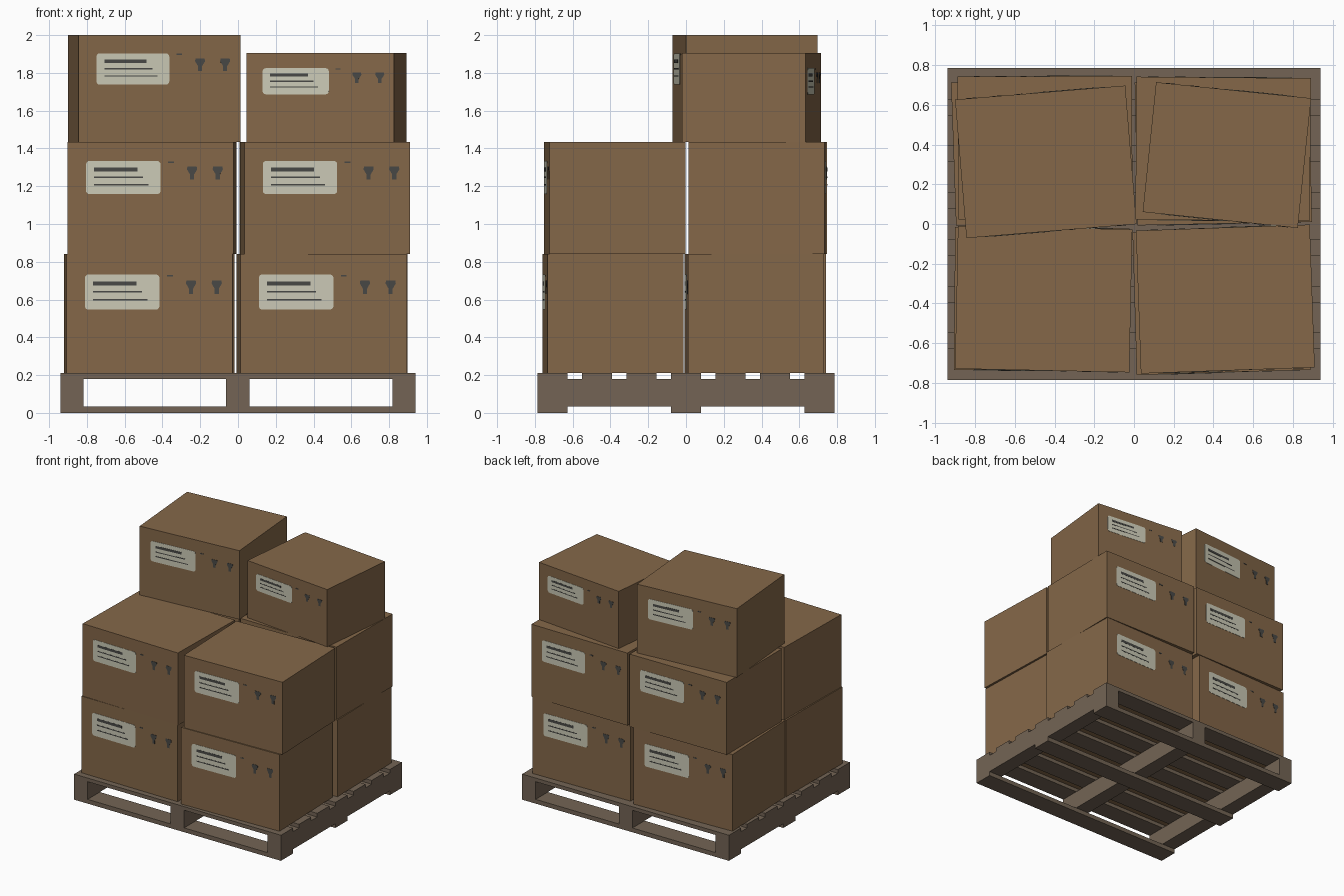
import bpy, bmesh, math
from mathutils import Matrix

if "Cube" in bpy.data.objects:
    bpy.data.objects.remove(bpy.data.objects["Cube"])


def material(name, rgb):
    m = bpy.data.materials.new(name)
    m.diffuse_color = (*rgb, 1)
    m.use_nodes = True
    m.node_tree.nodes["Principled BSDF"].inputs["Base Color"].default_value = m.diffuse_color
    return m


CARD = material("cardboard brown", (0.232, 0.137, 0.066))
WOOD = material("weathered wood", (0.172, 0.127, 0.089))
PAPER = material("label cream", (0.60, 0.59, 0.47))
INK = material("dark ink", (0.065, 0.065, 0.06))


def make_object(name, bm, mat, matrix=Matrix()):
    bmesh.ops.recalc_face_normals(bm, faces=bm.faces)
    me = bpy.data.meshes.new(name)
    bm.to_mesh(me)
    bm.free()
    me.materials.append(mat)
    ob = bpy.data.objects.new(name, me)
    ob.matrix_world = matrix
    bpy.context.collection.objects.link(ob)
    return ob


def cuboid(bm, x0, x1, y0, y1, z0, z1):
    m = Matrix.Translation(((x0 + x1) / 2, (y0 + y1) / 2, (z0 + z1) / 2))
    m = m @ Matrix.Diagonal((x1 - x0, y1 - y0, z1 - z0, 1))
    bmesh.ops.create_cube(bm, size=1, matrix=m)


def plate(bm, pts, depth, thick, side):
    """Thin plate on the front (side=1) or, turned half round, the back (side=-1)."""
    rings = [[bm.verts.new((side * x, -side * (depth + t), z)) for x, z in pts]
             for t in (0, thick)]
    bm.faces.new(rings[0])
    bm.faces.new(rings[1])
    n = len(pts)
    for i in range(n):
        j = (i + 1) % n
        bm.faces.new((rings[0][i], rings[0][j], rings[1][j], rings[1][i]))


def rect(x0, x1, z0, z1):
    return [(x0, z0), (x1, z0), (x1, z1), (x0, z1)]


def rounded(x0, x1, z0, z1, r):
    pts = []
    for k, (cx, cz) in enumerate(rect(x0 + r, x1 - r, z0 + r, z1 - r)):
        for s in range(4):
            a = math.pi + k * math.pi / 2 + s * math.pi / 6
            pts.append((cx + r * math.cos(a), cz + r * math.sin(a)))
    return pts


def carton(name, cx, cy, w, d, z0, z1, deg):
    h = z1 - z0
    place = Matrix.Translation((cx, cy, z0)) @ Matrix.Rotation(math.radians(deg), 4, 'Z')
    bm = bmesh.new()
    cuboid(bm, -w / 2, w / 2, -d / 2, d / 2, 0, h)
    make_object(name, bm, CARD, place)

    # label and printed marks, placed as fractions of the face
    paper, ink = bmesh.new(), bmesh.new()
    U = lambda u: (u - 0.5) * w
    for side in (1, -1):
        plate(paper, rounded(U(0.11), U(0.56), 0.535 * h, 0.83 * h, 0.018),
              d / 2, 0.002, side)
        # printed lines on the label
        for u1, v, t in ((0.42, 0.755, 0.034), (0.455, 0.683, 0.013), (0.487, 0.617, 0.013)):
            plate(ink, rect(U(0.16), U(u1), (v - t / 2) * h, (v + t / 2) * h),
                  d / 2 + 0.002, 0.001, side)
        # small dash and two handling symbols (bowl and stem)
        plate(ink, rect(U(0.605), U(0.64), 0.813 * h, 0.827 * h), d / 2, 0.002, side)
        for u in (0.75, 0.905):
            c = U(u)
            r = 0.031 * w
            plate(ink, [(c - r * 0.4, 0.71 * h), (c + r * 0.4, 0.71 * h),
                        (c + r, 0.755 * h), (c + r * 0.9, 0.78 * h),
                        (c - r * 0.9, 0.78 * h), (c - r, 0.755 * h)], d / 2, 0.002, side)
            plate(ink, rect(c - r * 0.4, c + r * 0.4, 0.665 * h, 0.71 * h),
                  d / 2, 0.002, side)
    make_object(name + "_labels", paper, PAPER, place)
    make_object(name + "_marks", ink, INK, place)


# pallet: seven deck boards, three stringers, three bottom boards
X, Y, BW = 0.94, 0.785, 0.157
bm = bmesh.new()
for i in range(7):
    y = -Y + i * (2 * Y - BW) / 6
    cuboid(bm, -X, X, y, y + BW, 0.18, 0.21)
make_object("pallet_deck_boards", bm, WOOD)
bm = bmesh.new()
for x in (-0.8785, -0.0015, 0.8785):
    cuboid(bm, x - 0.0615, x + 0.0615, -Y, Y, 0.035, 0.18)
make_object("pallet_stringers", bm, WOOD)
bm = bmesh.new()
for y in (-Y + BW / 2, 0, Y - BW / 2):
    cuboid(bm, -X, X, y - BW / 2, y + BW / 2, 0, 0.035)
make_object("pallet_bottom_boards", bm, WOOD)

# cartons: name, centre x, centre y, width, depth, bottom, top, turn in degrees
A, B, C = 0.21, 0.84, 1.435
for args in (
    ("bottom_front_left_box", -0.465, -0.378, 0.878, 0.72, A, B, -0.5),
    ("bottom_front_right_box", 0.442, -0.387, 0.878, 0.72, A, B, 1.7),
    ("bottom_back_left_box", -0.470, 0.367, 0.878, 0.72, A, B, 2.0),
    ("bottom_back_right_box", 0.450, 0.362, 0.878, 0.72, A, B, 1.2),
    ("middle_front_left_box", -0.455, -0.378, 0.878, 0.72, B, C, -1.2),
    ("middle_front_right_box", 0.460, -0.378, 0.876, 0.72, B, C, 2.0),
    ("middle_back_left_box", -0.448, 0.384, 0.878, 0.72, B, C, 0.3),
    ("middle_back_right_box", 0.449, 0.378, 0.878, 0.72, B, C, -0.5),
    ("top_left_box", -0.444, 0.313, 0.86, 0.70, C, 2.0, 4.7),
    ("top_right_box", 0.468, 0.347, 0.785, 0.657, C, 1.905, -5.9),
):
    carton(*args)
